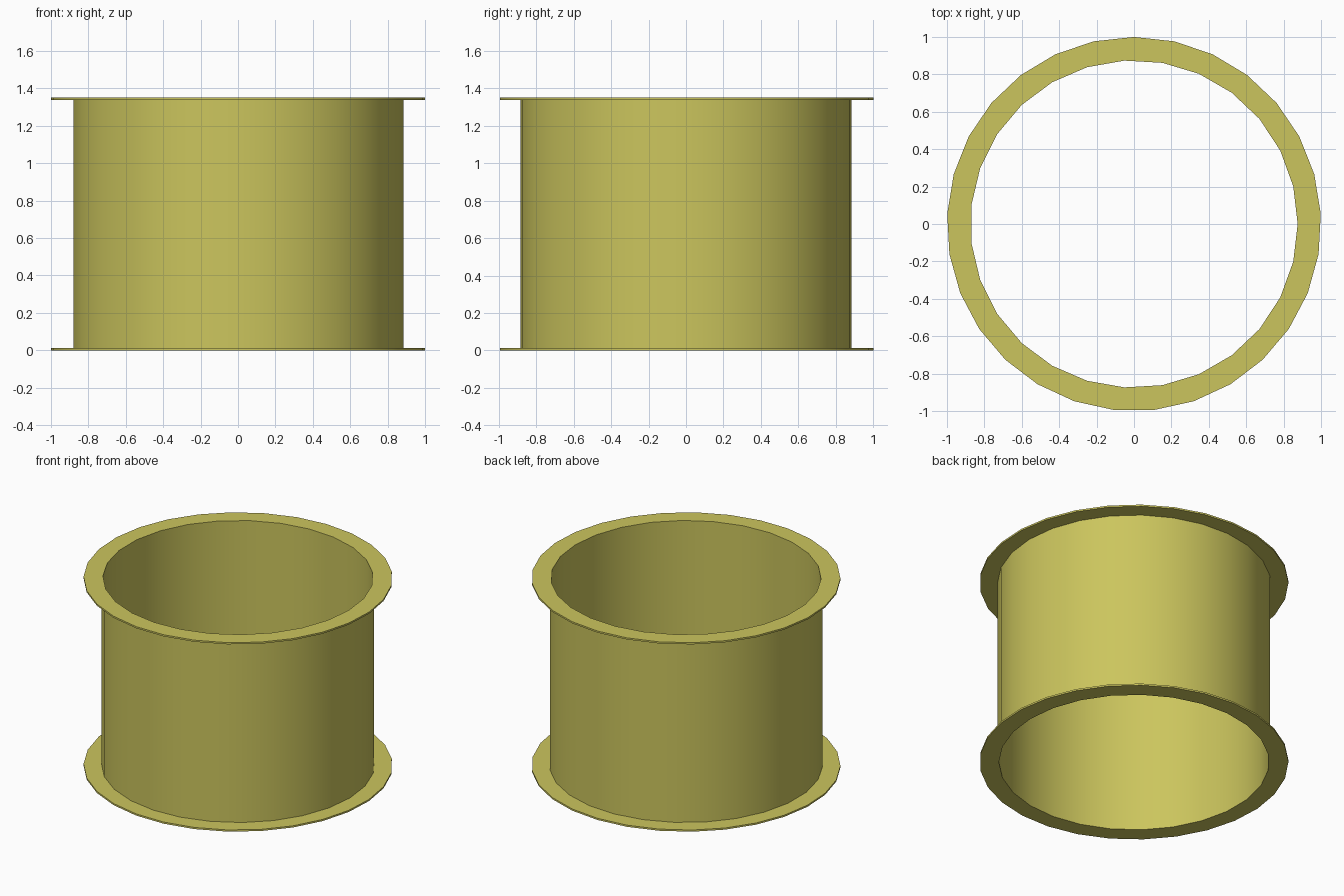
import bpy, bmesh
from math import sin, cos, pi

if "Cube" in bpy.data.objects:
    bpy.data.objects.remove(bpy.data.objects["Cube"])

HEIGHT, FLANGE_T = 1.35, 0.012
R_FLANGE, R_WALL, R_BORE = 1.0, 0.885, 0.875
N_FLANGE, N_WALL = 29, 27

mat = bpy.data.materials.new("olive_yellow")
mat.diffuse_color = (0.60, 0.56, 0.11, 1)
mat.use_nodes = True
mat.node_tree.nodes["Principled BSDF"].inputs["Base Color"].default_value = mat.diffuse_color


def ring(bm, r, n, start, z):
    return [bm.verts.new((r * cos(start + 2 * pi * i / n),
                          r * sin(start + 2 * pi * i / n), z)) for i in range(n)]


def side(bm, low, high):
    n = len(low)
    for i in range(n):
        j = (i + 1) % n
        bm.faces.new((low[i], low[j], high[j], high[i]))


def hollow_disc(name, outer, inner, z0, z1):
    """Thick ring; outer and inner are (radius, sides, start angle)."""
    bm = bmesh.new()
    o0, o1 = ring(bm, *outer, z0), ring(bm, *outer, z1)
    i0, i1 = ring(bm, *inner, z0), ring(bm, *inner, z1)
    side(bm, o0, o1)
    side(bm, i0, i1)
    # End faces: the two loops may have different side counts
    for loops in ((o0, i0), (o1, i1)):
        edges = [bm.edges.get((lp[k - 1], lp[k])) for lp in loops for k in range(len(lp))]
        bmesh.ops.triangle_fill(bm, use_beauty=True, use_dissolve=False, edges=edges)
    bmesh.ops.recalc_face_normals(bm, faces=bm.faces[:])
    mesh = bpy.data.meshes.new(name)
    bm.to_mesh(mesh)
    bm.free()
    mesh.materials.append(mat)
    ob = bpy.data.objects.new(name, mesh)
    bpy.context.collection.objects.link(ob)
    bpy.ops.object.select_all(action='DESELECT')
    ob.select_set(True)
    bpy.context.view_layer.objects.active = ob
    bpy.ops.object.shade_smooth_by_angle(angle=pi / 6)
    return ob


bore = (R_BORE, N_WALL, 0)
rim = (R_FLANGE, N_FLANGE, pi / 2)

# Thin pipe wall between the two flanges
hollow_disc("pipe_wall", (R_WALL, N_WALL, 0), bore, FLANGE_T, HEIGHT - FLANGE_T)

# Flat flanges at both ends
hollow_disc("bottom_flange", rim, bore, 0, FLANGE_T)
hollow_disc("top_flange", rim, bore, HEIGHT - FLANGE_T, HEIGHT)
